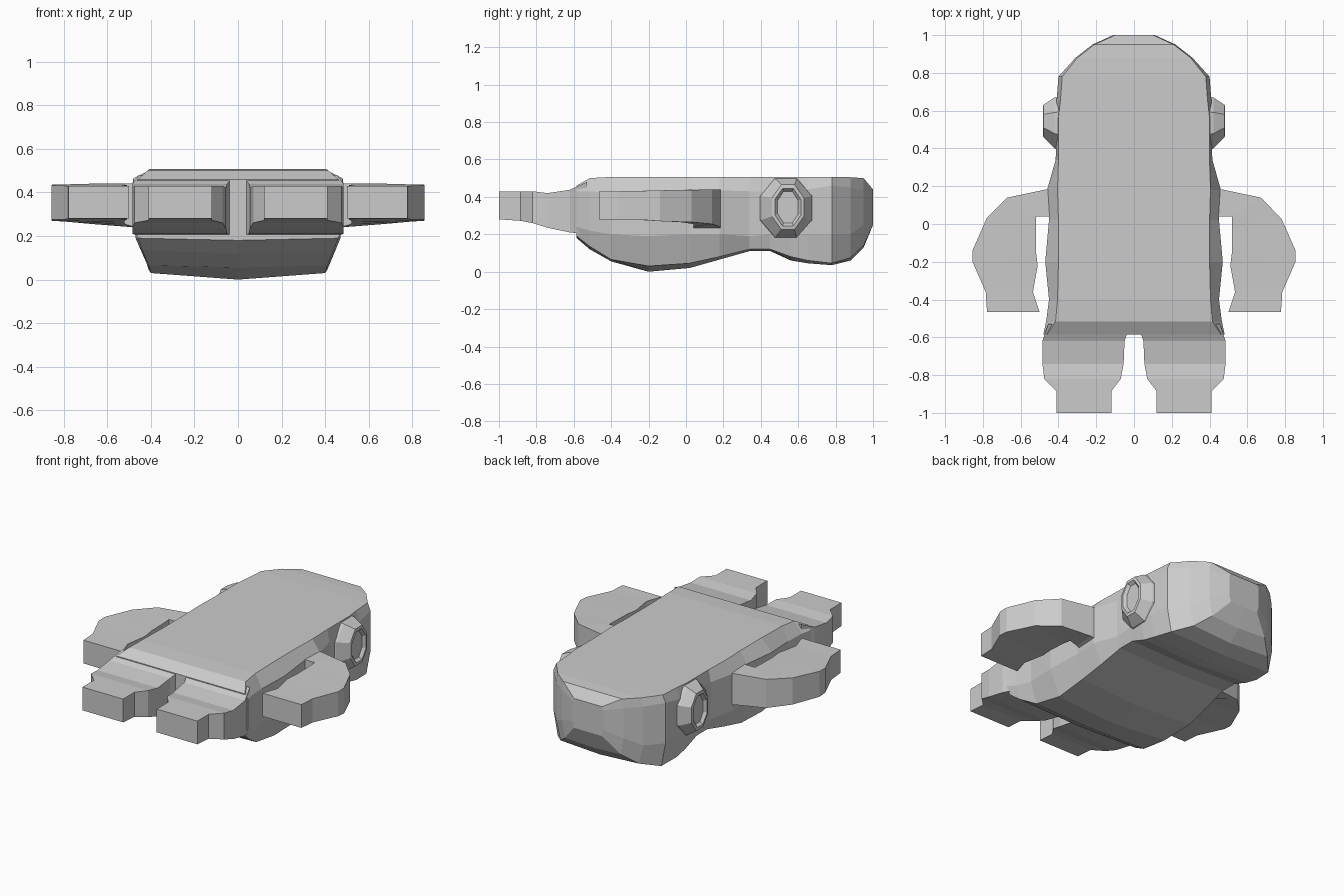
import bpy, bmesh, math


def loft(name, rings):
    """Skin a list of equal-length point rings and cap both ends."""
    bm = bmesh.new()
    rows = [[bm.verts.new(p) for p in ring] for ring in rings]
    n = len(rows[0])
    for a, b in zip(rows, rows[1:]):
        for i in range(n):
            j = (i + 1) % n
            bm.faces.new((a[i], a[j], b[j], b[i]))
    bm.faces.new(rows[0])
    bm.faces.new(rows[-1])
    bmesh.ops.recalc_face_normals(bm, faces=bm.faces)
    mesh = bpy.data.meshes.new(name)
    bm.to_mesh(mesh)
    bm.free()
    ob = bpy.data.objects.new(name, mesh)
    bpy.context.collection.objects.link(ob)
    return ob


def pair(name, rings):
    """Loft the part on both sides of x = 0."""
    loft("right_" + name, rings)
    loft("left_" + name, [[(-x, y, z) for x, y, z in r] for r in rings])


# Head and torso: y, top x, top z, side x, side upper z, side lower z,
# underside x, underside edge z, underside centre z
stations = [
    (1.0, .10, .44, .11, .42, .29, .10, .25, .25),
    (.95, .21, .50, .22, .44, .25, .20, .14, .13),
    (.88, .30, .505, .31, .45, .20, .28, .075, .06),
    (.78, .38, .507, .40, .46, .20, .37, .045, .035),
    (.65, .39, .507, .41, .44, .20, .39, .06, .045),
    (.56, .40, .507, .415, .43, .20, .39, .08, .06),
    (.45, .40, .507, .41, .43, .20, .39, .12, .11),
    (.34, .40, .507, .415, .43, .19, .39, .12, .11),
    (.18, .405, .507, .46, .435, .20, .40, .08, .065),
    (.02, .40, .507, .45, .435, .20, .41, .045, .02),
    (-.20, .40, .507, .47, .43, .19, .40, .03, 0),
    (-.40, .405, .507, .45, .42, .20, .41, .065, .055),
    (-.515, .415, .50, .465, .43, .22, .44, .135, .12),
    (-.585, .46, .46, .48, .43, .24, .46, .19, .18),
]
rings = []
for y, xt, zt, xs, zu, zl, xb, zb, zc in stations:
    half = [(xb, y, zb), (xs, y, zl), (xs, y, zu), (xt, y, zt)]
    rings.append([(0, y, zc)] + half + [(-x, v, z) for x, v, z in reversed(half)])
loft("head_and_torso", rings)

# Legs with narrower feet: y, inner x, outer x, bottom z, top z
legs = [(-.53, .02, .455, .20, .48), (-.62, .05, .485, .21, .438),
        (-.74, .055, .485, .235, .42), (-.82, .07, .475, .26, .43),
        (-.885, .12, .41, .272, .43), (-1, .12, .41, .28, .43)]
pair("leg", [[(a, y, lo), (b, y, lo), (b, y, hi), (a, y, hi)]
             for y, a, b, lo, hi in legs])

# Curved arms: inner x, inner y, outer x, outer y, bottom z, top z
arms = [(.37, .035, .37, .20, .21, .44), (.47, .04, .48, .18, .24, .44),
        (.52, .04, .67, .14, .255, .44), (.52, -.03, .78, .03, .265, .437),
        (.52, -.14, .855, -.14, .27, .435), (.51, -.22, .855, -.20, .275, .433),
        (.535, -.36, .785, -.36, .277, .43), (.50, -.465, .778, -.465, .28, .43)]
pair("arm", [[(a, b, lo), (c, d, lo), (c, d, hi), (a, b, hi)]
             for a, b, c, d, lo, hi in arms])

# Octagonal ears with a shallow hollow: x, centre y, centre z, y and z radius
ears = [(.37, .53, .34, .155, .165), (.42, .535, .34, .135, .155),
        (.48, .545, .345, .085, .12), (.483, .545, .345, .07, .10),
        (.465, .545, .345, .055, .085)]
angles = [math.radians(22.5 + 45 * i) for i in range(8)]
k = 1 / math.cos(math.radians(22.5))
pair("ear", [[(x, y + k * ry * math.cos(t), z + k * rz * math.sin(t)) for t in angles]
             for x, y, z, ry, rz in ears])
